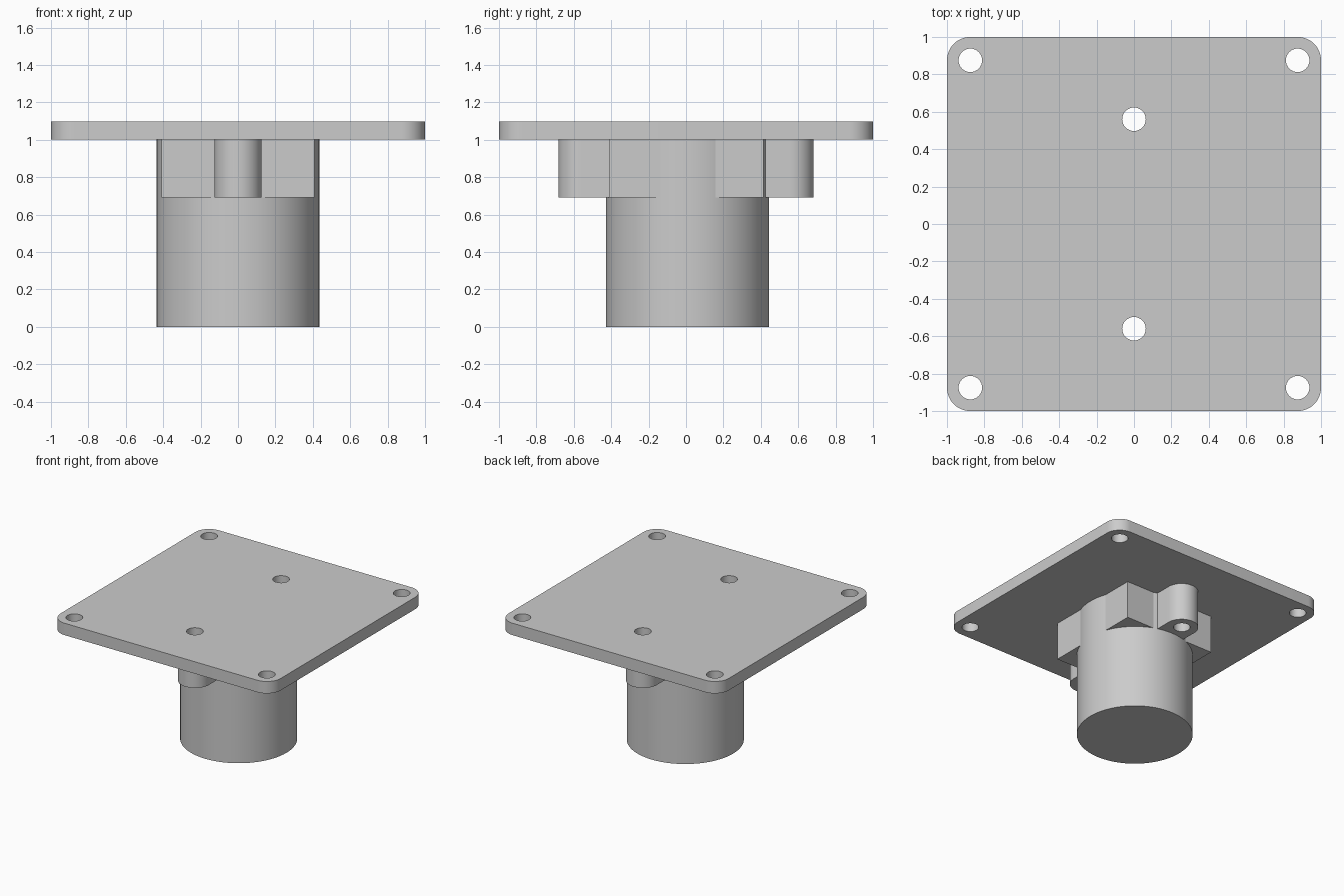
import bpy, bmesh, math

cube = bpy.data.objects.get("Cube")
if cube:
    bpy.data.objects.remove(cube, do_unlink=True)

grey = bpy.data.materials.new("light_grey")
grey.use_nodes = True
grey.diffuse_color = (0.6, 0.6, 0.6, 1)
grey.node_tree.nodes["Principled BSDF"].inputs["Base Color"].default_value = (0.6, 0.6, 0.6, 1)


def arc(cx, cy, r, start, sweep, n):
    """Points along an arc, angles in degrees."""
    return [(cx + r * math.cos(math.radians(start + sweep * i / n)),
             cy + r * math.sin(math.radians(start + sweep * i / n))) for i in range(n + 1)]


def circle(cx, cy, r, n):
    return arc(cx, cy, r, 0, 360, n)[:-1]


def prism(name, loops, z0, z1):
    """Extrude an outline, with further loops as through holes."""
    bm = bmesh.new()
    edges = []
    for loop in loops:
        vs = [bm.verts.new((x, y, z0)) for x, y in loop]
        edges += [bm.edges.new((vs[i - 1], vs[i])) for i in range(len(vs))]
    bmesh.ops.triangle_fill(bm, use_beauty=True, use_dissolve=False, edges=edges)
    ext = bmesh.ops.extrude_face_region(bm, geom=bm.faces[:], use_keep_orig=True)
    top = [g for g in ext["geom"] if isinstance(g, bmesh.types.BMVert)]
    bmesh.ops.translate(bm, verts=top, vec=(0, 0, z1 - z0))
    bmesh.ops.recalc_face_normals(bm, faces=bm.faces[:])
    mesh = bpy.data.meshes.new(name)
    bm.to_mesh(mesh)
    bm.free()
    mesh.materials.append(grey)
    obj = bpy.data.objects.new(name, mesh)
    bpy.context.collection.objects.link(obj)
    bpy.ops.object.select_all(action="DESELECT")
    obj.select_set(True)
    bpy.context.view_layer.objects.active = obj
    bpy.ops.object.shade_smooth_by_angle(angle=math.radians(30))
    return obj


HOLE_R, BOLT_Y = 0.063, 0.56
PLATE_Z, BLOCK_Z = 1.0, 0.69

# Rounded square plate with corner and bolt holes
outline = []
for i, (sx, sy) in enumerate([(1, 1), (-1, 1), (-1, -1), (1, -1)]):
    outline += arc(sx * 0.875, sy * 0.875, 0.125, 90 * i, 90, 12)
holes = [circle(sx * 0.875, sy * 0.875, HOLE_R, 32) for sx in (-1, 1) for sy in (-1, 1)]
holes += [circle(0, s * BOLT_Y, HOLE_R, 32) for s in (-1, 1)]
prism("top_plate", [outline] + holes, PLATE_Z, 1.098)

# Round post, reaching up to the plate
prism("round_post", [circle(0, 0.009, 0.436, 96)], 0, PLATE_Z)

# Square block around the top of the post
prism("square_block", [[(-0.41, -0.41), (0.41, -0.41), (0.41, 0.415), (-0.41, 0.415)]],
      BLOCK_Z, PLATE_Z)

# Round-ended bolt lugs at front and back, flat sides running into the block
for name, s in (("front_lug", -1), ("back_lug", 1)):
    lug = [(0.126, s * 0.3)] + [(x, s * y) for x, y in arc(0, 0.557, 0.126, 0, 180, 24)]
    lug.append((-0.126, s * 0.3))
    prism(name, [lug, circle(0, s * BOLT_Y, HOLE_R, 32)], BLOCK_Z, PLATE_Z)
